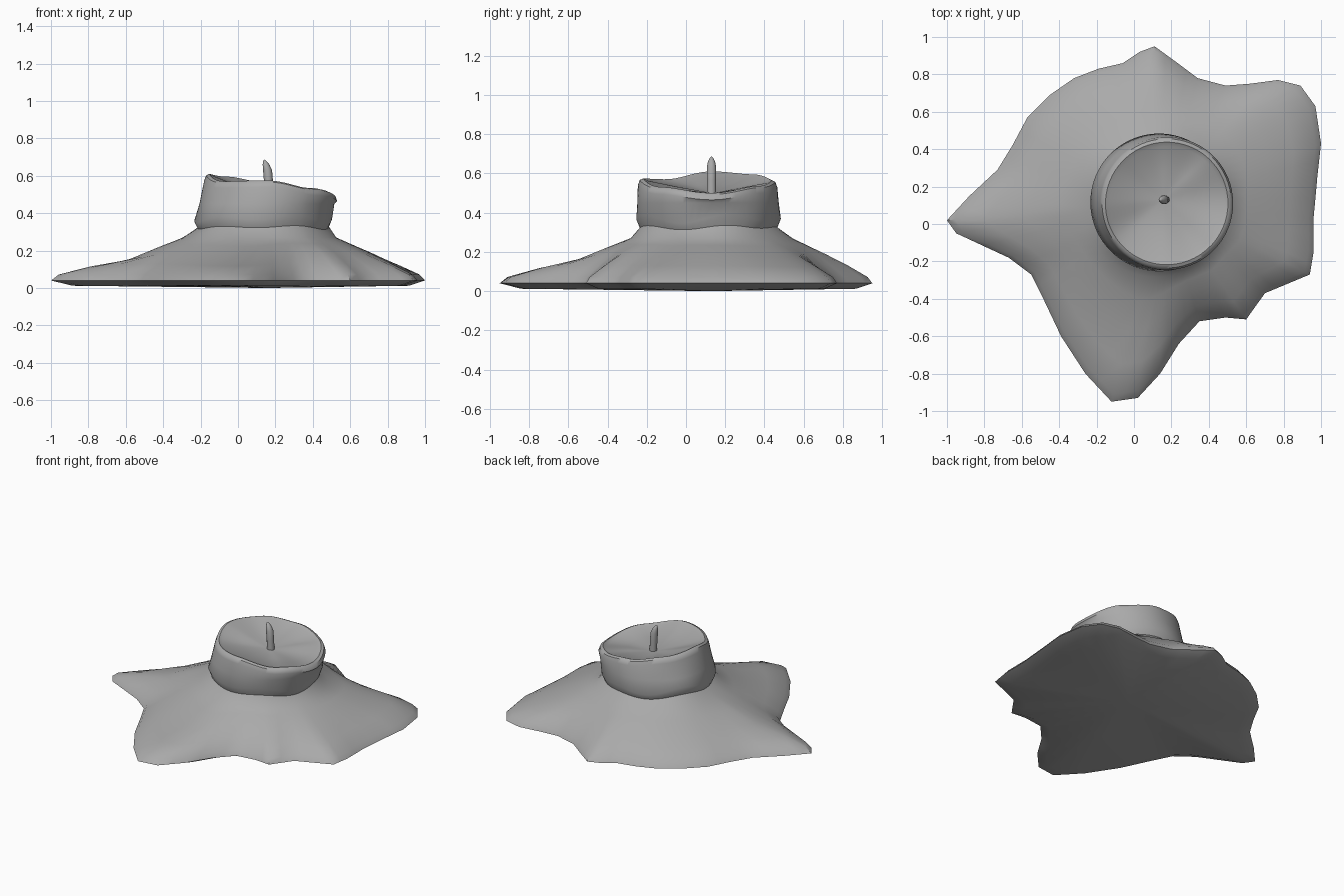
import bpy, bmesh
from math import atan2, hypot, cos, sin, pi, tau

cube = bpy.data.objects.get("Cube")
if cube:
    bpy.data.objects.remove(cube, do_unlink=True)

CX, CY = 0.155, 0.13

# Outline of the spilled wax, counter-clockwise from the left tip
OUTLINE = [(-1, .02), (-.95, -.05), (-.67, -.18), (-.55, -.27), (-.48, -.41), (-.39, -.6),
           (-.26, -.8), (-.12, -.95), (.02, -.93), (.14, -.8), (.24, -.64), (.35, -.52),
           (.49, -.5), (.6, -.51), (.7, -.37), (.82, -.32), (.94, -.27), (.96, -.15),
           (.96, .03), (.98, .25), (1, .43), (.97, .63), (.89, .74), (.77, .77),
           (.62, .75), (.49, .74), (.34, .78), (.22, .87), (.11, .95), (.03, .92),
           (-.06, .86), (-.19, .83), (-.32, .78), (-.45, .69), (-.57, .57),
           (-.65, .42), (-.73, .29), (-.88, .15)]

# Rim height at every eighth of a turn, starting at +x
RIM = [.5, .535, .565, .595, .61, .57, .575, .53]


def rim_height(a):
    """Smoothly blend the rim heights around the cup."""
    s = (a % tau) / tau * len(RIM)
    i = int(s) % len(RIM)
    f = (1 - cos((s - int(s)) * pi)) / 2
    return RIM[i] * (1 - f) + RIM[(i + 1) % len(RIM)] * f


def material(name, rgb):
    m = bpy.data.materials.new(name)
    m.use_nodes = True
    m.diffuse_color = (*rgb, 1)
    bsdf = next(n for n in m.node_tree.nodes if n.type == 'BSDF_PRINCIPLED')
    bsdf.inputs["Base Color"].default_value = (*rgb, 1)
    return m


def loft(name, rings, bottom, top, mat, angle):
    """Skin a stack of equal rings and close both ends with a fan."""
    bm = bmesh.new()
    loops = [[bm.verts.new(p) for p in ring] for ring in rings]
    n = len(loops[0])
    low, high = bm.verts.new(bottom), bm.verts.new(top)
    for i in range(n):
        j = (i + 1) % n
        for a, b in zip(loops, loops[1:]):
            bm.faces.new((a[i], a[j], b[j], b[i]))
        bm.faces.new((loops[0][j], loops[0][i], low))
        bm.faces.new((loops[-1][i], loops[-1][j], high))
    bmesh.ops.recalc_face_normals(bm, faces=bm.faces)
    mesh = bpy.data.meshes.new(name)
    bm.to_mesh(mesh)
    bm.free()
    mesh.materials.append(mat)
    obj = bpy.data.objects.new(name, mesh)
    bpy.context.collection.objects.link(obj)
    bpy.ops.object.select_all(action='DESELECT')
    obj.select_set(True)
    bpy.context.view_layer.objects.active = obj
    bpy.ops.object.shade_smooth_by_angle(angle=angle)
    return obj


def wax_column(x, y):
    """Radius and height pairs from the underside, over the skirt, to the dish."""
    a, edge = atan2(y - CY, x - CX), hypot(x - CX, y - CY)
    c, s = cos(a), sin(a)
    long = min(max((edge - .8) / .36, -.3), 1)      # longer flows sag more
    neck = .41 - .04 * c
    low = .36 - .02 * c - .015 * s
    lip = .345 + .02 * c - .02 * s
    drip = .015 * sin(5 * a + .6) + .01 * sin(3 * a)
    rim = rim_height(a)

    def skirt(t):
        return neck + (edge - neck) * t

    profile = [(edge * .9, .012), (edge, .04), (skirt(.94), .072),
               (skirt(.7), .13 - .015 * long), (skirt(.42), .19 - .04 * long),
               (skirt(.18), .235 - .015 * long), (neck, .27),
               (low - .01, .325 + drip / 2), (low + .008, .37 + drip),
               ((low + lip) / 2 + .008, .45), (lip + .01, rim - .035),
               (lip, rim - .008), (lip - .018, rim),
               (lip - .04, rim - .012), (lip * .5, .5 + (rim - .5) * .45)]
    return [(CX + r * c, CY + r * s, z) for r, z in profile]


wax = material("grey wax", (.4, .4, .4))

# Melted candle body with its spread skirt and hollow top
points = []
for p, q in zip(OUTLINE, OUTLINE[1:] + OUTLINE[:1]):
    points += [p, ((p[0] + q[0]) / 2, (p[1] + q[1]) / 2)]
columns = [wax_column(x, y) for x, y in points]
loft("melted_candle", list(zip(*columns)), (CX, CY, 0), (CX, CY, .5), wax, .8)

# Wick with a pointed tip leaning left
SIDES = 12
stem = [(.167, .48, .024), (.163, .57, .024), (.158, .63, .024), (.15, .66, .018), (.143, .68, .008)]
rings = [[(x + r * cos(tau * i / SIDES), CY + r * sin(tau * i / SIDES), z)
          for i in range(SIDES)] for x, z, r in stem]
loft("wick", rings, (.167, CY, .48), (.14, CY, .687), wax, .8)
